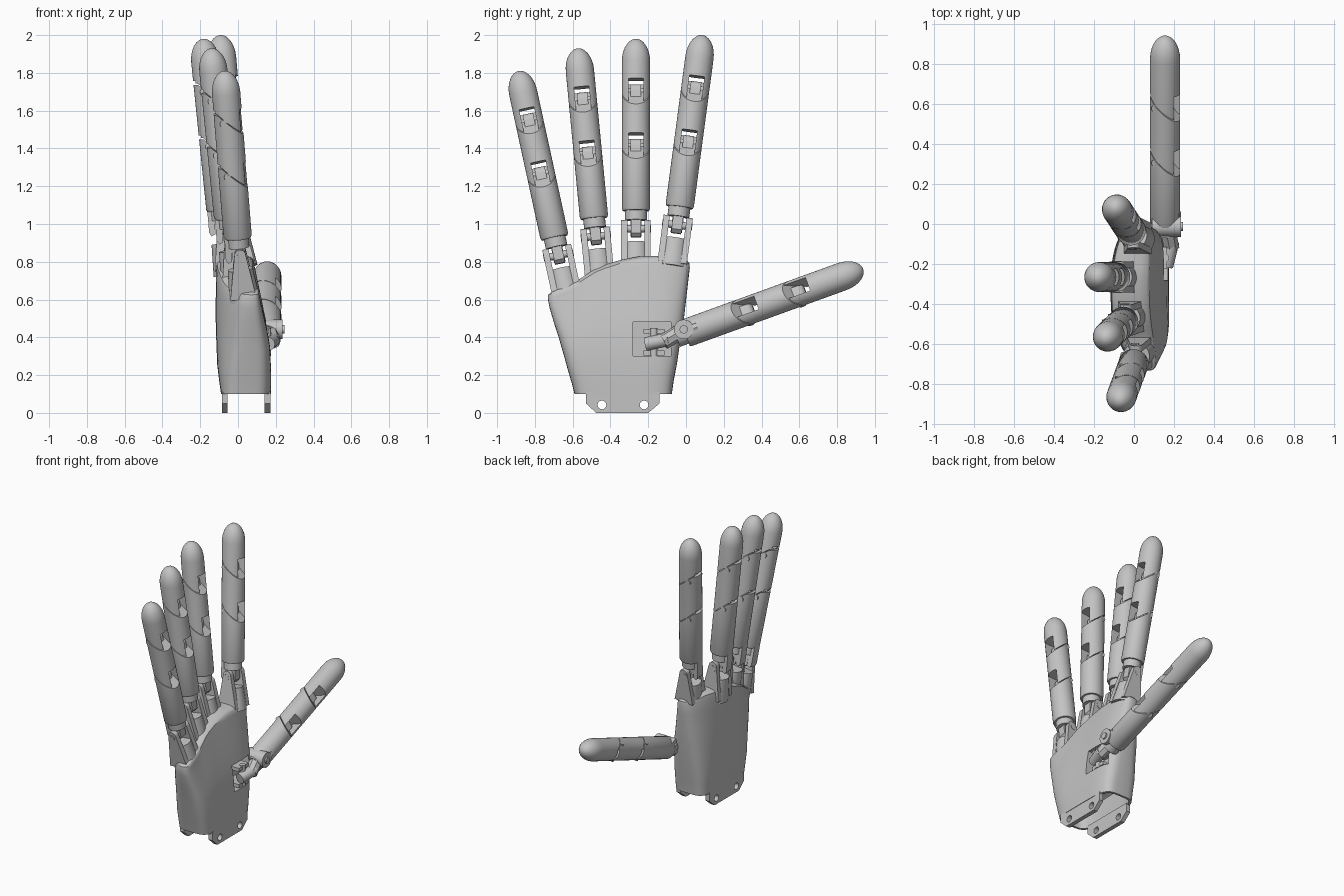
import bpy, bmesh, math
from mathutils import Vector, Matrix

cube = bpy.data.objects.get("Cube")
if cube:
    bpy.data.objects.remove(cube, do_unlink=True)

mat = bpy.data.materials.new("light_grey")
mat.use_nodes = True
COLOUR = (0.55, 0.55, 0.55, 1)
mat.diffuse_color = COLOUR
mat.node_tree.nodes["Principled BSDF"].inputs["Base Color"].default_value = COLOUR
parts = []


def make(name, bm, matrix=None, helper=False):
    bmesh.ops.recalc_face_normals(bm, faces=bm.faces)
    me = bpy.data.meshes.new(name)
    bm.to_mesh(me)
    bm.free()
    ob = bpy.data.objects.new(name, me)
    bpy.context.collection.objects.link(ob)
    me.materials.append(mat)
    if matrix is not None:
        me.transform(matrix)
    if helper:
        ob.hide_render = True
    else:
        parts.append(ob)
    return ob


def cut(target, cutter):
    bpy.context.view_layer.objects.active = target
    mod = target.modifiers.new("cut", 'BOOLEAN')
    mod.operation = 'DIFFERENCE'
    mod.solver = 'EXACT'
    mod.object = cutter
    bpy.ops.object.modifier_apply(modifier=mod.name)
    bpy.data.objects.remove(cutter, do_unlink=True)


def box(name, lo, hi, matrix=None, helper=False):
    bm = bmesh.new()
    bmesh.ops.create_cube(bm, size=1)
    for v in bm.verts:
        v.co = Vector([a + (b - a) * (c + 0.5) for a, b, c in zip(lo, hi, v.co)])
    return make(name, bm, matrix, helper)


def rod(name, p, q, r, matrix=None, helper=False, sides=24, r2=None):
    p, q = Vector(p), Vector(q)
    bm = bmesh.new()
    rot = Vector((0, 0, 1)).rotation_difference(q - p).to_matrix().to_4x4()
    bmesh.ops.create_cone(bm, cap_ends=True, segments=sides, radius1=r,
                          radius2=r if r2 is None else r2, depth=(q - p).length,
                          matrix=Matrix.Translation((p + q) / 2) @ rot)
    return make(name, bm, matrix, helper)


def prism(name, profile, lo, hi, axis, matrix=None):
    """Extrude a 2D profile along x (axis 0) or y (axis 1)."""
    bm = bmesh.new()
    def point(a, b, d):
        return (d, a, b) if axis == 0 else (a, d, b)
    face = bm.faces.new([bm.verts.new(point(a, b, lo)) for a, b in profile])
    ext = bmesh.ops.extrude_face_region(bm, geom=[face])
    move = Vector((hi - lo, 0, 0) if axis == 0 else (0, hi - lo, 0))
    for v in ext["geom"]:
        if isinstance(v, bmesh.types.BMVert):
            v.co += move
    return make(name, bm, matrix)


def bridge(bm, rings):
    n = len(rings[0])
    for a, b in zip(rings, rings[1:]):
        for i in range(n):
            j = (i + 1) % n
            bm.faces.new((a[i], a[j], b[j], b[i]))


def strip_cap(bm, ring):
    n = len(ring)
    for i in range(n // 2):
        quad = [ring[i], ring[i + 1], ring[n - i - 1], ring[(n - i) % n]]
        bm.faces.new(list(dict.fromkeys(quad)))


def segment(name, rings, matrix, n=32):
    """Round finger link; each ring is a radius and a height rule z(x)."""
    bm = bmesh.new()
    loops = []
    for r, zf in rings:
        loop = []
        for i in range(n):
            a = 2 * math.pi * i / n
            x, y = r * math.cos(a), r * math.sin(a)
            loop.append(bm.verts.new((x, y, zf(x))))
        loops.append(loop)
    bridge(bm, loops)
    strip_cap(bm, loops[0])
    strip_cap(bm, loops[-1])
    return make(name, bm, matrix)


R, SLANT = 0.075, 0.9
START, J1, J2 = 0.12, 0.465, 0.755


def lower_end(s):
    return lambda x: min(s - SLANT * x - 0.006, s + 0.042)


def upper_end(s):
    return lambda x: min(s - SLANT * x, s + 0.05)


def flat(z):
    return lambda x: z


def round_top(w, z0, z1, x0, w0):
    """Plate outline with a semicircular top."""
    arc = [(x0 + w * math.cos(a), z1 - w + w * math.sin(a))
           for a in (math.pi * k / 10 for k in range(11))]
    return [(x0 - w0, z0), (x0 + w0, z0)] + arc


def finger(name, base, tip, hint):
    base, tip = Vector(base), Vector(tip)
    zax = (tip - base).normalized()
    hint = Vector(hint)
    xax = (hint - zax * hint.dot(zax)).normalized()
    yax = zax.cross(xax)
    m = Matrix.Translation(base) @ Matrix((xax, yax, zax)).transposed().to_4x4()
    end = (tip - base).length
    # three links with slanted joints
    segment(name + "_lower_link", [(R * 0.93, flat(START)), (R, flat(START + 0.012)),
                                   (R, lower_end(J1))], m)
    middle = segment(name + "_middle_link", [(R, upper_end(J1)), (R, lower_end(J2))], m)
    dome = [(R * math.cos(t), flat(end - 0.12 + 0.12 * math.sin(t)))
            for t in (math.radians(d) for d in (0, 12, 24, 36, 48, 60, 70, 78, 85))]
    top = segment(name + "_tip", [(R, upper_end(J2))] + dome, m)
    # slotted hinges with tongue and pin
    for link, s, tag in ((middle, J1, "_first"), (top, J2, "_second")):
        cut(link, box("slot", (-0.12, -0.04, s - 0.12), (0.12, 0.04, s + 0.064), m, True))
        prism(name + tag + "_tongue", round_top(0.035, s - 0.1, s + 0.04, -0.012, 0.04),
              -0.028, 0.028, 1, m)
        rod(name + tag + "_pin", (-0.025, -0.069, s), (-0.025, 0.069, s), 0.02, m)
    # neck under the lowest link
    rod(name + "_neck", (0, 0, 0.07), (0, 0, START + 0.01), 0.058, m)
    return m


# knuckle point, tip point, depth of the knuckle root
FINGERS = {
    "index": ((-0.005, -0.05, 0.97), (-0.095, 0.087, 2.0), 0.18),
    "middle": ((-0.08, -0.265, 0.95), (-0.185, -0.265, 1.98), 0.2),
    "ring": ((-0.04, -0.475, 0.91), (-0.142, -0.573, 1.93), 0.21),
    "little": ((0.008, -0.67, 0.81), (-0.072, -0.887, 1.81), 0.2),
}
for name, (base, tip, depth) in FINGERS.items():
    m = finger(name, base, tip, (1, 0, 0))
    # knuckle: tapered root, two prongs, tongue, heel and pin
    rod(name + "_knuckle_root", (0.01, 0, -depth - 0.02), (0, 0, -0.05), 0.082, m,
        sides=32, r2=0.066)
    for side, tag in ((-1, "_outer"), (1, "_inner")):
        lo, hi = sorted((side * 0.045, side * 0.078))
        prism(name + tag + "_prong", round_top(0.03, -depth, 0.07, 0.006, 0.07), lo, hi, 1, m)
    prism(name + "_knuckle_tongue", [(-0.035, 0.09), (-0.035, 0.0), (-0.015, -0.02),
                                     (0.015, -0.02), (0.035, 0.0), (0.035, 0.09)],
          -0.027, 0.027, 1, m)
    prism(name + "_knuckle_heel", [(-0.07, 0.13), (-0.072, 0.01), (-0.06, -0.01),
                                   (-0.04, 0.0), (-0.03, 0.13)], -0.03, 0.03, 1, m)
    rod(name + "_knuckle_pin", (0, -0.08, 0.025), (0, 0.08, 0.025), 0.02, m)

# thumb
finger("thumb", (0.155, -0.117, 0.38), (0.155, 0.938, 0.762), (1, 0, 0.45))

# palm: lofted shell with an arched, sloping rim and an open wrist
RIM = [(-0.74, 0.63), (-0.66, 0.655), (-0.58, 0.69), (-0.48, 0.755), (-0.38, 0.795),
       (-0.25, 0.82), (-0.1, 0.825), (0.03, 0.80)]


def rim(y):
    y = min(max(y, RIM[0][0]), RIM[-1][0])
    for (a, za), (b, zb) in zip(RIM, RIM[1:]):
        if y <= b:
            return za + (zb - za) * (y - a) / (b - a)
    return RIM[-1][1]


# height fraction, y range, x range, lift
ROWS = [
    (0.26, -0.55, -0.12, -0.06, 0.06, 0), (0.24, -0.6, -0.07, -0.09, 0.09, 0),
    (0.0, -0.575, -0.09, -0.074, 0.158, 0), (0.0, -0.59, -0.075, -0.09, 0.175, 0),
    (0.1, -0.605, -0.065, -0.10, 0.175, 0), (0.22, -0.625, -0.048, -0.11, 0.172, 0),
    (0.4, -0.652, -0.03, -0.115, 0.163, 0), (0.55, -0.675, -0.012, -0.118, 0.145, 0),
    (0.7, -0.70, 0.0, -0.118, 0.122, 0), (0.85, -0.722, 0.012, -0.117, 0.098, 0),
    (0.95, -0.732, 0.02, -0.115, 0.082, 0), (0.985, -0.73, 0.018, -0.111, 0.076, 0),
    (1.0, -0.715, 0.005, -0.10, 0.064, 0), (1.0, -0.66, -0.04, -0.07, 0.03, 0.008),
]
bm = bmesh.new()
loops = []
for t, y0, y1, x0, x1, lift in ROWS:
    loop = []
    power = 0.45 + 0.3 * t
    for i in range(56):
        a = 2 * math.pi * i / 56
        c, s = math.cos(a), math.sin(a)
        u = math.copysign(abs(c) ** power, c)
        w = math.copysign(abs(s) ** power, s)
        y = (y0 + y1) / 2 + u * (y1 - y0) / 2
        x = (x0 + x1) / 2 + w * (x1 - x0) / 2 + t * u * u * (0.09 if u < 0 else 0.04)
        loop.append(bm.verts.new((x, y, 0.1 + t * (rim(y) - 0.1) + lift)))
    loops.append(loop)
bridge(bm, loops)
strip_cap(bm, loops[0])
strip_cap(bm, loops[-1])
palm = make("palm", bm)
cut(palm, box("thumb_recess", (0.06, -0.28, 0.3), (0.4, -0.08, 0.48), None, True))

# wrist tabs with two bolt holes each
TAB = [(-0.53, 0.11), (-0.53, 0.05), (-0.475, 0.0), (-0.2, 0.0), (-0.14, 0.05), (-0.14, 0.11)]
for tag, x in (("back", -0.085), ("front", 0.141)):
    tab = prism(tag + "_wrist_tab", TAB, x, x + 0.03, 0)
    for y in (-0.445, -0.222):
        cut(tab, rod("hole", (x - 0.1, y, 0.042), (x + 0.1, y, 0.042), 0.023, None, True))

# thumb mount: bracket, hinge barrel, link and knuckle
for tag, z in (("lower", 0.305), ("upper", 0.42)):
    box("thumb_bracket_" + tag, (0.05, -0.225, z), (0.165, -0.115, z + 0.025))
rod("thumb_hinge_pin", (0.155, -0.17, 0.3), (0.155, -0.17, 0.45), 0.02)
rod("thumb_hinge_barrel", (0.16, -0.21, 0.365), (0.19, -0.09, 0.39), 0.036)
rod("thumb_link", (0.185, -0.12, 0.375), (0.165, -0.02, 0.435), 0.042, sides=8)
rod("thumb_knuckle", (0.09, -0.012, 0.442), (0.235, -0.012, 0.442), 0.052)
rod("thumb_knuckle_pin", (0.08, -0.012, 0.442), (0.245, -0.012, 0.442), 0.022)
for tag, x in (("back", 0.115), ("front", 0.205)):
    rod("thumb_fork_" + tag, (x, -0.03, 0.42), (x, 0.06, 0.455), 0.03, sides=8)

# smooth rounded surfaces, keep edges sharp
bpy.ops.object.select_all(action='DESELECT')
for ob in parts:
    ob.select_set(True)
bpy.context.view_layer.objects.active = palm
bpy.ops.object.shade_smooth_by_angle(angle=math.radians(35))
